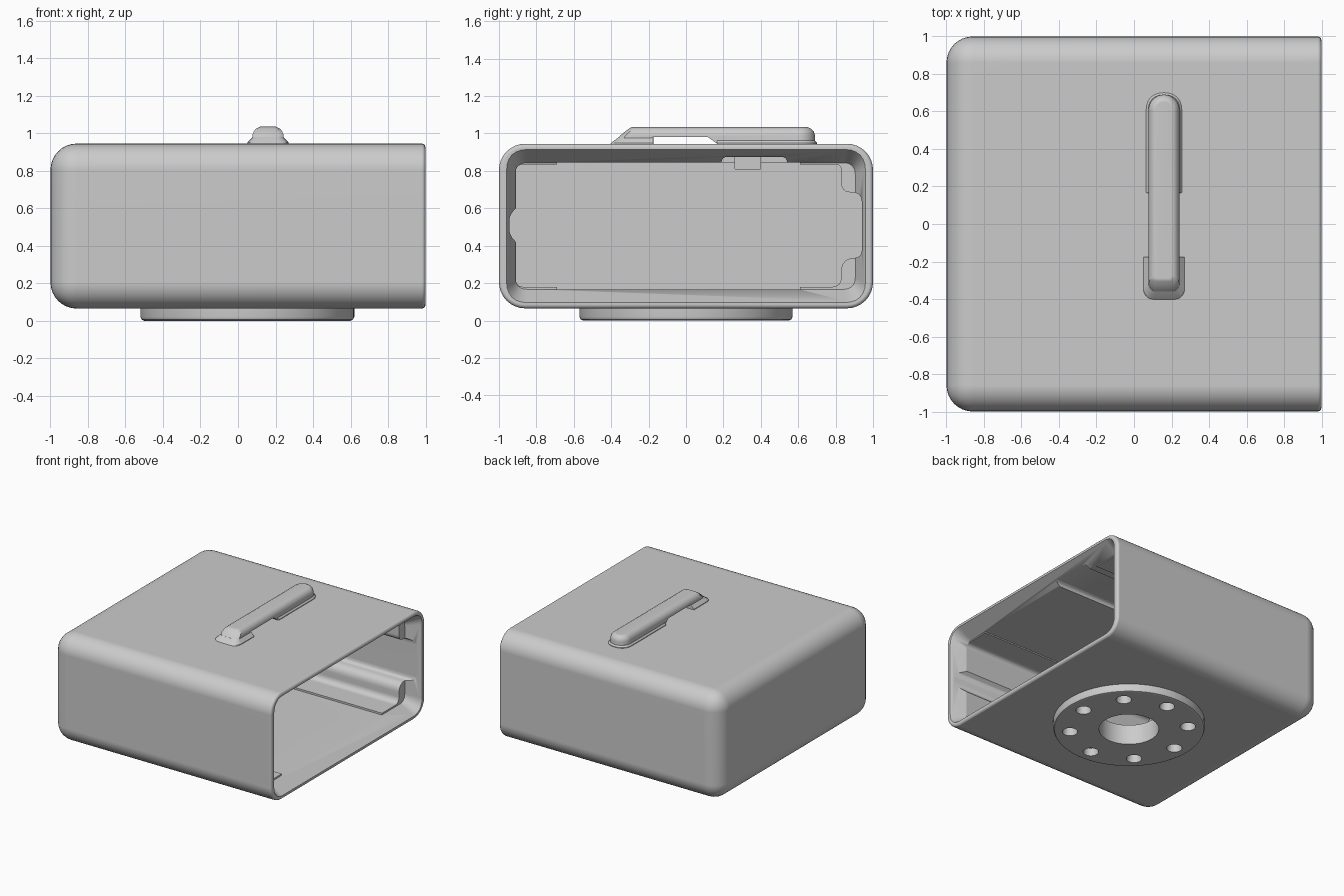
import bpy, bmesh, math
from mathutils import Vector

if "Cube" in bpy.data.objects:
    bpy.data.objects.remove(bpy.data.objects["Cube"])

grey = bpy.data.materials.new("plain_grey")
grey.use_nodes = True
COLOUR = (0.6, 0.6, 0.6, 1)
grey.diffuse_color = COLOUR
grey.node_tree.nodes["Principled BSDF"].inputs["Base Color"].default_value = COLOUR


def finish(name, bm):
    bmesh.ops.recalc_face_normals(bm, faces=bm.faces)
    mesh = bpy.data.meshes.new(name)
    bm.to_mesh(mesh)
    bm.free()
    mesh.materials.append(grey)
    obj = bpy.data.objects.new(name, mesh)
    bpy.context.collection.objects.link(obj)
    return obj


def loft(name, loops):
    """Skin equal-length closed loops and cap both ends."""
    bm = bmesh.new()
    rings = [[bm.verts.new(p) for p in loop] for loop in loops]
    n = len(rings[0])
    for a, b in zip(rings, rings[1:]):
        for i in range(n):
            j = (i + 1) % n
            bm.faces.new((a[i], a[j], b[j], b[i]))
    bm.faces.new(rings[0])
    bm.faces.new(rings[-1])
    return finish(name, bm)


def rounded(points, steps=6):
    """Outline from (u, v, radius) corners, each corner eased by a curve."""
    out = []
    for i, (u, v, r) in enumerate(points):
        p = Vector((u, v))
        if r == 0:
            out.append(p)
            continue
        a = p + (Vector(points[i - 1][:2]) - p).normalized() * r
        b = p + (Vector(points[(i + 1) % len(points)][:2]) - p).normalized() * r
        for k in range(steps + 1):
            t = k / steps
            w = 0.85 * t * (1 - t) * 2 + 0.0
            out.append((a * (1 - t) ** 2 + b * t * t + p * w) / ((1 - t) ** 2 + t * t + w))
    return out


def rect(u0, u1, v0, v1, r, r2=None):
    r2 = r if r2 is None else r2
    return rounded([(u0, v0, r), (u1, v0, r), (u1, v1, r2), (u0, v1, r2)])


def at_x(outline, x):
    return [(x, p[0], p[1]) for p in outline]


def at_z(outline, z):
    return [(p[0], p[1], z) for p in outline]


def circle(x, y, r, n=48):
    return [(x + r * math.cos(i * math.tau / n), y + r * math.sin(i * math.tau / n))
            for i in range(n)]


def cut(obj, *cutters):
    """Subtract the cutters, then discard them."""
    for c in cutters:
        mod = obj.modifiers.new("cut", 'BOOLEAN')
        mod.operation, mod.solver, mod.object = 'DIFFERENCE', 'EXACT', c
        bpy.context.view_layer.objects.active = obj
        bpy.ops.object.modifier_apply(modifier=mod.name)
        bpy.data.objects.remove(c)


def smooth(obj, angle=32):
    bpy.ops.object.select_all(action='DESELECT')
    obj.select_set(True)
    bpy.context.view_layer.objects.active = obj
    bpy.ops.object.shade_smooth_by_angle(angle=math.radians(angle))
    mod = obj.modifiers.new("flat_normals", 'WEIGHTED_NORMAL')
    mod.keep_sharp = True


# Housing: box with large fillets, small fillet around the open end
bm = bmesh.new()
bmesh.ops.create_cube(bm, size=1)
for v in bm.verts:
    v.co = (v.co.x * 2, v.co.y * 2, 0.505 + v.co.z * 0.88)
open_edge = lambda e: all(v.co.x > 0.99 for v in e.verts)
bmesh.ops.bevel(bm, geom=[e for e in bm.edges if not open_edge(e)], offset=0.14,
                offset_type='OFFSET', segments=8, profile=0.5, affect='EDGES')
bmesh.ops.bevel(bm, geom=[e for e in bm.edges if open_edge(e)], offset=0.02,
                offset_type='OFFSET', segments=3, profile=0.5, affect='EDGES')
housing = finish("housing", bm)

# Cavity with guide rails, side groove and stepped floor and ceiling
cavity_outline = rounded([
    (-0.91, 0.18, 0.04), (-0.69, 0.18, 0), (-0.69, 0.165, 0), (0.61, 0.165, 0),
    (0.61, 0.18, 0), (0.83, 0.18, 0.05), (0.83, 0.335, 0.07), (0.94, 0.335, 0.04),
    (0.94, 0.685, 0.05), (0.83, 0.685, 0.05), (0.83, 0.835, 0.03), (0.61, 0.835, 0),
    (0.61, 0.845, 0), (-0.69, 0.845, 0), (-0.69, 0.835, 0), (-0.91, 0.835, 0.04),
    (-0.91, 0.6, 0), (-0.945, 0.56, 0.03), (-0.945, 0.46, 0.03), (-0.91, 0.42, 0)])
cavity = loft("cavity_cutter", [at_x(cavity_outline, x) for x in (-0.9, 1.1)])

# Flared mouth of the opening
mouth = loft("mouth_cutter", [
    at_x(rect(-0.912, 0.905, 0.167, 0.843, 0.06), 0.88),
    at_x(rect(-0.95, 0.95, 0.105, 0.905, 0.1), 0.985),
    at_x(rect(-0.965, 0.965, 0.09, 0.92, 0.11), 1.01)])

# Ceiling slot beneath the handle
slot = loft("slot_cutter", [at_x(rect(0.19, 0.54, 0.8, 0.875, 0, 0.03), x)
                            for x in (0.05, 1.1)])


def bore():
    return loft("bore_cutter", [at_z(circle(0.05, 0, 0.225), z) for z in (-0.1, 0.4)])


cut(housing, cavity, mouth, slot, bore())
smooth(housing)

# Round base with rounded rim, central bore and eight blind holes
base = loft("base_disc", [at_z(circle(0.05, 0, r, 96), z) for r, z in
                          ((0.55, 0), (0.563, 0.006), (0.57, 0.02), (0.57, 0.1))])
cut(base, bore())
for i in range(8):
    a = i * math.tau / 8
    x, y = 0.05 + 0.445 * math.cos(a), 0.445 * math.sin(a)
    cut(base, loft("hole_cutter", [at_z(circle(x, y, r, 24), z) for r, z in
                                   ((0.06, -0.05), (0.058, 0.01), (0.05, 0.06), (0.03, 0.075))]))
smooth(base)

# Handle: round back end, sloped front end, softened top
CX = 0.16


def handle_loop(z, inset):
    half = 0.083 - inset
    front = -0.4 + max(0, z - 0.945) * 1.1 + inset * 0.3
    back = 0.69 - inset
    arc = [(CX + half * math.cos(math.pi * k / 16),
            back - half + half * math.sin(math.pi * k / 16)) for k in range(17)]
    c = half * 0.35
    return at_z(arc + [(CX - half, front + c), (CX - half + c, front),
                       (CX + half - c, front), (CX + half, front + c)], z)


handle = loft("handle", [handle_loop(z, i) for z, i in
                         ((0.93, 0), (0.99, 0), (1.01, 0.007), (1.025, 0.02), (1.035, 0.04))])
gap_outline = rounded([(-0.19, 0.9, 0), (0.205, 0.9, 0), (0.16, 0.95, 0),
                       (0.115, 0.982, 0), (-0.19, 0.982, 0.02)])
cut(handle, loft("gap_cutter", [at_x(gap_outline, x) for x in (-0.1, 0.4)]))
smooth(handle)

# Flared foot at the front of the handle and collar at its back
foot = loft("handle_front_foot", [at_z(rect(CX - w, CX + w, y, -0.175, r, 0.005), z)
                                  for w, y, r, z in ((0.11, -0.405, 0.06, 0.94),
                                                     (0.11, -0.4, 0.06, 0.95),
                                                     (0.08, -0.36, 0.04, 0.98))])
smooth(foot)
collar = loft("handle_back_collar", [at_z(rect(CX - w, CX + w, 0.165, 0.7 - (0.095 - w), 0.005, w * 0.95), z)
                                     for w, z in ((0.095, 0.935), (0.095, 0.95), (0.084, 0.962))])
smooth(collar)

# Small latch hanging from the ceiling slot
latch = loft("latch", [at_x(rect(0.26, 0.4, 0.808, 0.89, 0.004), x) for x in (0.08, 0.24)])
smooth(latch)
